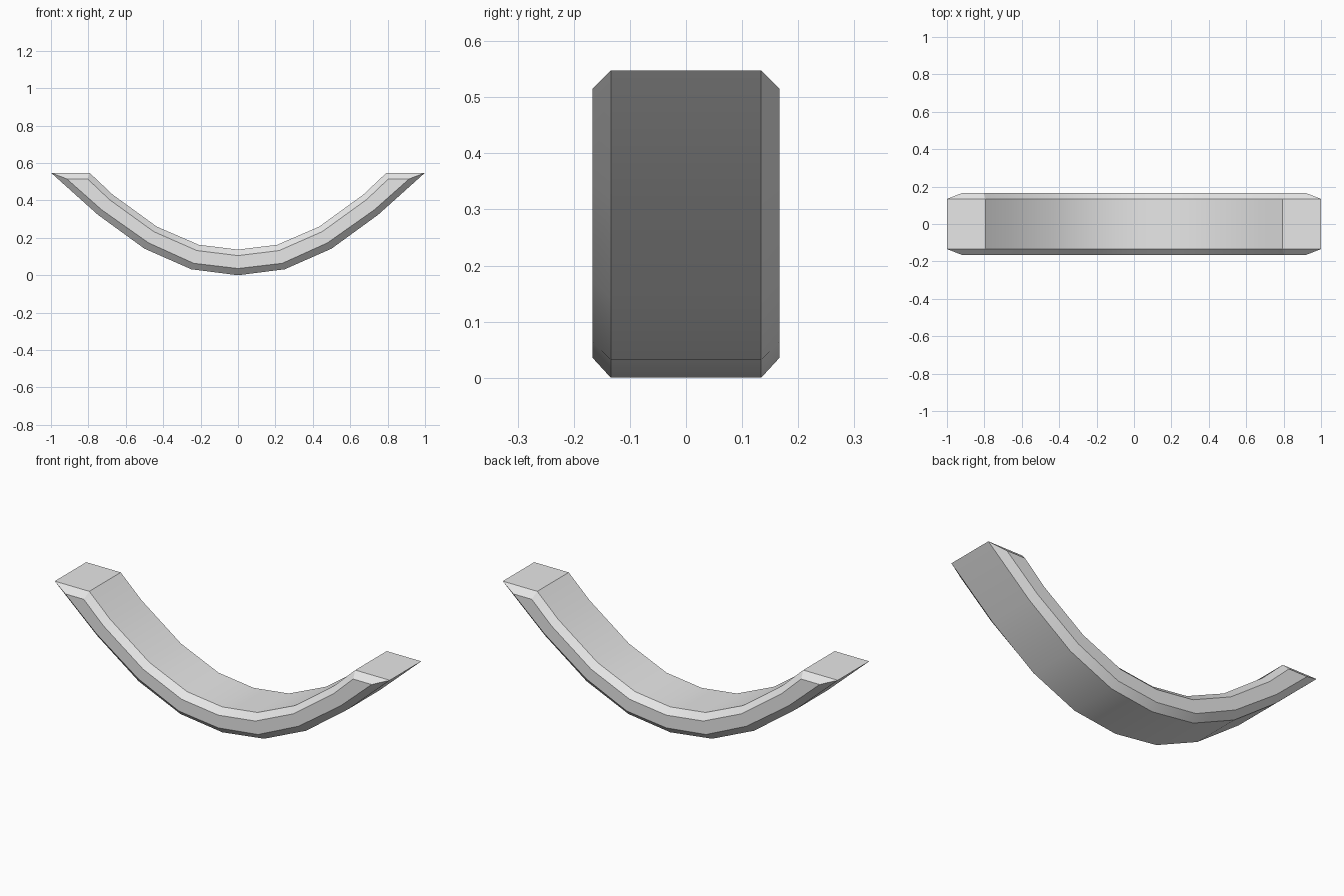
import bpy
import bmesh
import math

cube = bpy.data.objects.get("Cube")
if cube:
    bpy.data.objects.remove(cube)

grey = bpy.data.materials.new("plain grey")
grey.use_nodes = True
colour = (0.8, 0.8, 0.8, 1)
grey.diffuse_color = colour
grey.node_tree.nodes["Principled BSDF"].inputs["Base Color"].default_value = colour

# Half profiles (x, z) from the middle to the tip
LOWER = [(0, 0), (0.25, 0.032), (0.5, 0.142), (0.75, 0.324), (1, 0.548)]
UPPER = [(0, 0.137), (0.21, 0.163), (0.434, 0.26), (0.67, 0.431), (0.794, 0.548)]
# The same profiles drawn in for the chamfered sides
LOWER_IN = [(0, 0.036), (0.237, 0.064), (0.478, 0.173), (0.729, 0.35), (0.915, 0.515)]
UPPER_IN = [(0, 0.105), (0.22, 0.132), (0.45, 0.233), (0.687, 0.404), (0.804, 0.515)]
CORE_Y, SIDE_Y = 0.134, 0.167


def mirrored(half):
    return [(-x, z) for x, z in half[:0:-1]] + half


def closed_loop(bm, lower, upper, y):
    outline = mirrored(lower) + mirrored(upper)[::-1]
    return [bm.verts.new((x, y, z)) for x, z in outline]


bm = bmesh.new()
loops = [
    closed_loop(bm, LOWER_IN, UPPER_IN, -SIDE_Y),
    closed_loop(bm, LOWER, UPPER, -CORE_Y),
    closed_loop(bm, LOWER, UPPER, CORE_Y),
    closed_loop(bm, LOWER_IN, UPPER_IN, SIDE_Y),
]

# Front chamfer, broad curved band with flat tips, back chamfer
for a, b in zip(loops, loops[1:]):
    n = len(a)
    for i in range(n):
        j = (i + 1) % n
        bm.faces.new((a[i], a[j], b[j], b[i]))

# Flat front and back sides
for ring in (loops[0], loops[-1]):
    n = len(ring)
    for i in range(n // 2 - 1):
        bm.faces.new((ring[i], ring[i + 1], ring[n - 2 - i], ring[n - 1 - i]))

bmesh.ops.recalc_face_normals(bm, faces=bm.faces[:])
mesh = bpy.data.meshes.new("curved_beam")
bm.to_mesh(mesh)
bm.free()
mesh.materials.append(grey)

beam = bpy.data.objects.new("curved_beam", mesh)
bpy.context.collection.objects.link(beam)
bpy.ops.object.select_all(action="DESELECT")
beam.select_set(True)
bpy.context.view_layer.objects.active = beam
bpy.ops.object.shade_smooth_by_angle(angle=math.radians(30))
